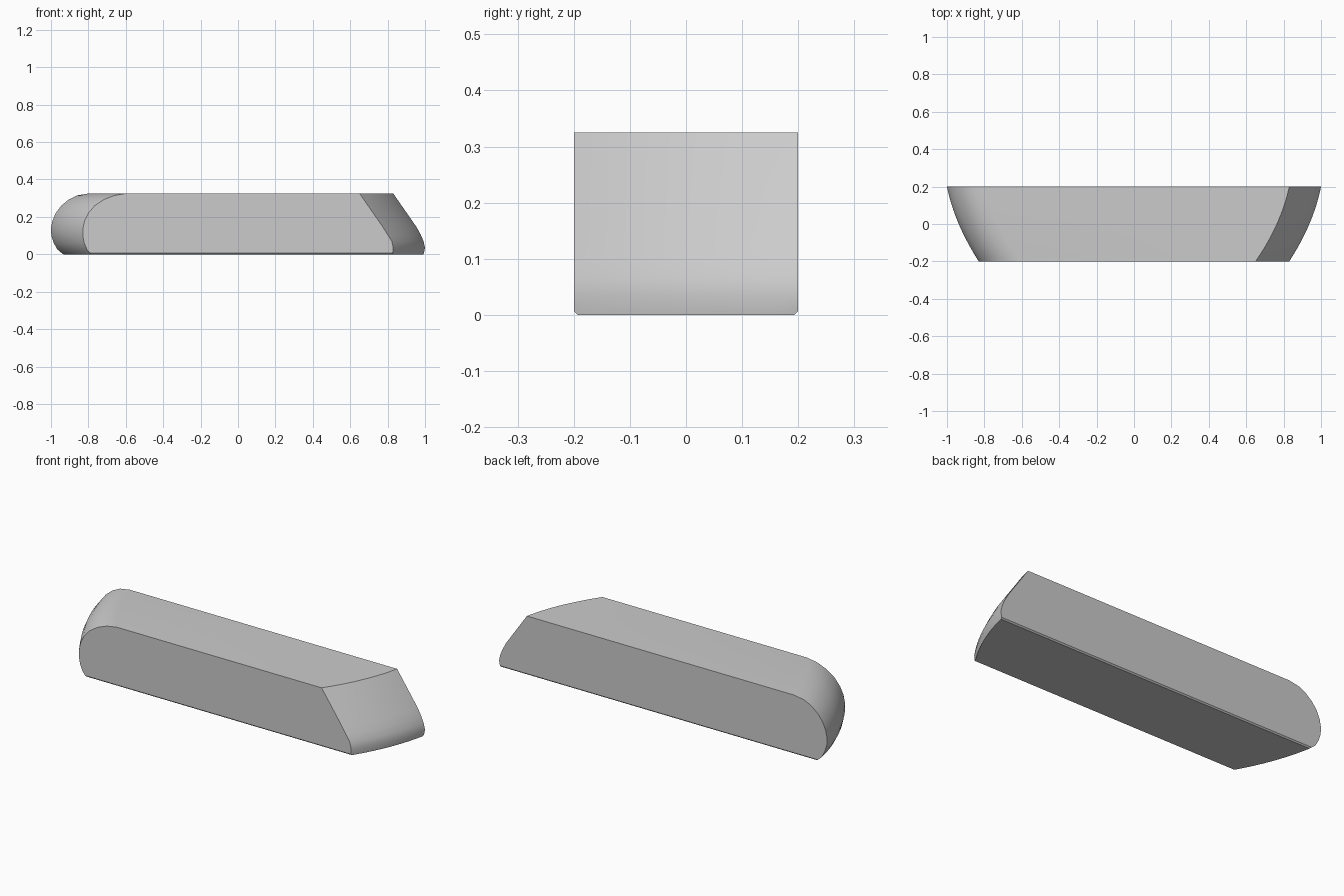
import bpy, bmesh

if "Cube" in bpy.data.objects:
    bpy.data.objects.remove(bpy.data.objects["Cube"])

# Side profile: (x at back face, x at front face, z), running counter-clockwise seen from the front
PROFILE = [
    (-0.935, -0.785, 0.0), (-0.965, -0.807, 0.025), (-0.985, -0.822, 0.06),
    (-0.998, -0.83, 0.10), (-1.0, -0.829, 0.14), (-0.992, -0.82, 0.18),
    (-0.975, -0.80, 0.22), (-0.945, -0.766, 0.26), (-0.905, -0.717, 0.293),
    (-0.86, -0.66, 0.315), (-0.80, -0.60, 0.325),
    (0.83, 0.65, 0.325), (0.955, 0.775, 0.145), (0.977, 0.80, 0.105),
    (0.992, 0.822, 0.07), (1.0, 0.83, 0.035), (0.993, 0.826, 0.0),
]
PROFILE.reverse()
STEPS = 16


def bow(t):
    # curved sweep of the ends from back (t=0) to front (t=1)
    return 0.47 * t + 0.53 * t * t


# Main block: profile swept in y while the ends bow inward towards the front
bm = bmesh.new()
rings = []
for j in range(STEPS + 1):
    t = j / STEPS
    y = 0.2 - 0.4 * t
    rings.append([bm.verts.new((xb + (xf - xb) * bow(t), y, z)) for xb, xf, z in PROFILE])
n = len(PROFILE)
for a, b in zip(rings, rings[1:]):
    for i in range(n):
        k = (i + 1) % n
        bm.faces.new((a[i], a[k], b[k], b[i]))
bm.faces.new(rings[0])
bm.faces.new(rings[-1])
bmesh.ops.recalc_face_normals(bm, faces=bm.faces)

# Slight rounding of the two long lower edges
low = [e for e in bm.edges if all(v.co.z < 1e-4 and abs(v.co.y) > 0.199 for v in e.verts)]
bmesh.ops.bevel(bm, geom=low, offset=0.007, segments=1, affect='EDGES')

mesh = bpy.data.meshes.new("curved_end_block")
bm.to_mesh(mesh)
bm.free()
obj = bpy.data.objects.new("curved_end_block", mesh)
bpy.context.collection.objects.link(obj)
bpy.context.view_layer.objects.active = obj
obj.select_set(True)
bpy.ops.object.shade_smooth_by_angle(angle=0.52)
